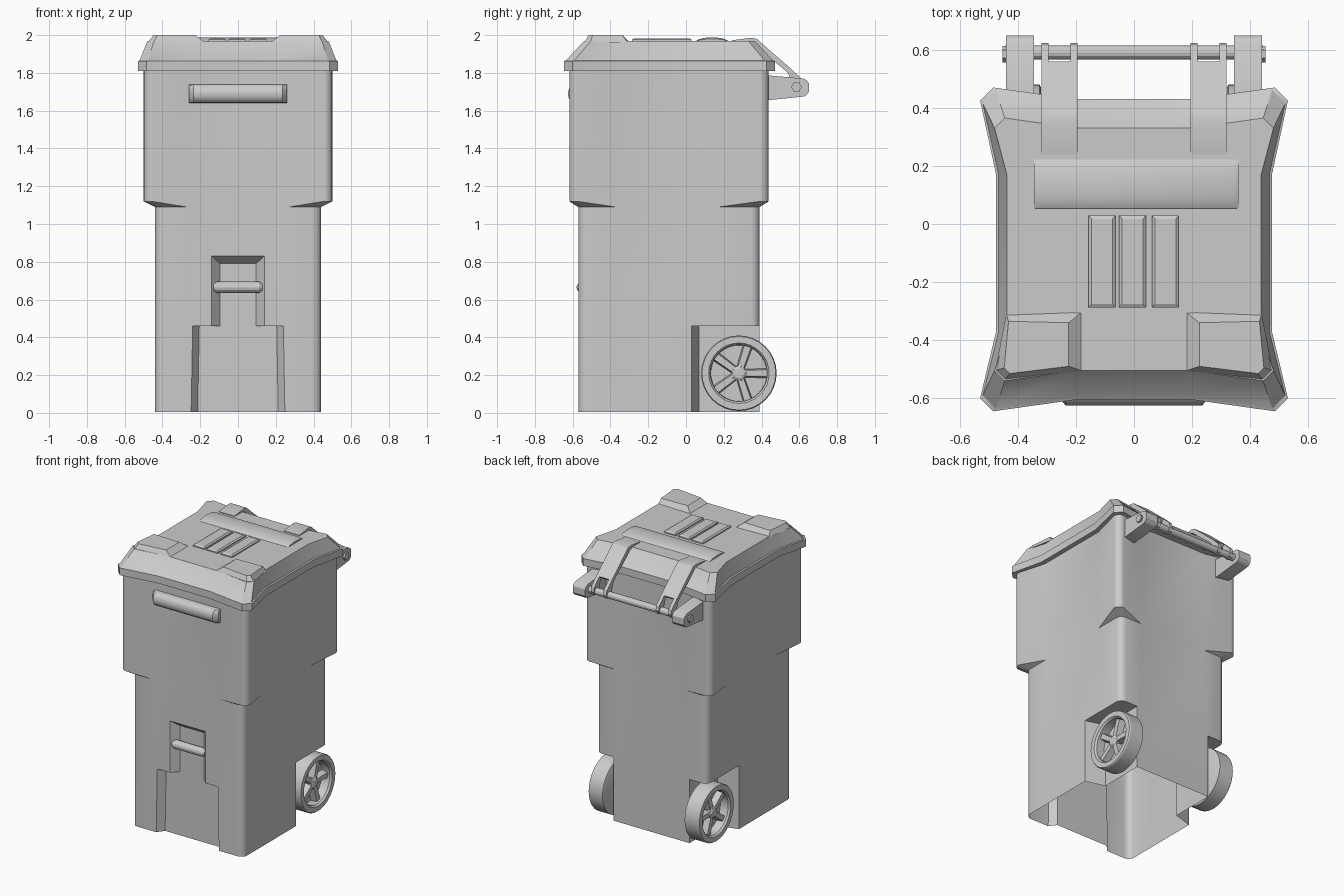
import bpy, bmesh
from math import sin, cos, pi

if "Cube" in bpy.data.objects:
    bpy.data.objects.remove(bpy.data.objects["Cube"])


def loft(name, rings, caps=True):
    """Skin a list of equal-length point rings into one object."""
    bm = bmesh.new()
    rows = [[bm.verts.new(p) for p in r] for r in rings]
    n = len(rows[0])
    for a, b in zip(rows, rows[1:]):
        for i in range(n):
            j = (i + 1) % n
            bm.faces.new((a[i], a[j], b[j], b[i]))
    if caps:
        bm.faces.new(rows[0])
        bm.faces.new(rows[-1])
    bmesh.ops.remove_doubles(bm, verts=bm.verts, dist=1e-5)
    bmesh.ops.recalc_face_normals(bm, faces=bm.faces)
    me = bpy.data.meshes.new(name)
    bm.to_mesh(me)
    bm.free()
    ob = bpy.data.objects.new(name, me)
    bpy.context.collection.objects.link(ob)
    return ob


def extrude_x(name, profile, x0, x1):
    """Extrude a (y, z) profile along x."""
    return loft(name, [[(x, y, z) for y, z in profile] for x in (x0, x1)])


def lathe_x(name, profile, cy, cz, n, caps=True):
    """Spin (x, radius) points about an axis along x."""
    return loft(name, [[(x, cy + r * cos(2 * pi * i / n), cz + r * sin(2 * pi * i / n))
                        for i in range(n)] for x, r in profile], caps)


def rect(x0, x1, y0, y1, z):
    return [(x0, y0, z), (x1, y0, z), (x1, y1, z), (x0, y1, z)]


def plan(hx, y0, y1, fx, fy, r, z, zc, n, fl):
    """Box outline with flared, rounded corners (flat middle, corners pushed out by fx, fy)."""
    pts = []
    for k, (sx, sy) in enumerate(((1, 1), (-1, 1), (-1, -1), (1, -1))):
        ye = y1 if sy > 0 else y0
        side = (sx * hx, 0.17 if sy > 0 else -0.37, z)
        end = (sx * fl, ye, z)
        cx, cy = sx * (hx + fx - r), ye + sy * (fy - r)
        arc = [(cx + r * cos((k + i / n) * pi / 2), cy + r * sin((k + i / n) * pi / 2), zc)
               for i in range(n + 1)]
        pts += [side] + arc + [end] if k % 2 == 0 else [end] + arc + [side]
    return pts


# Body: straight lower box, flared corners above the ledge
low = (0.44, -0.57, 0.39, 0.0, 0.0, 0.045)
high = (0.442, -0.572, 0.392, 0.058, 0.046, 0.045)
step = (0.44, -0.57, 0.39, 0.06, 0.048, 0.045)
body = loft("bin_body", [plan(*low, 0.005, 0.005, 4, 0.27),
                         plan(*low, 1.09, 1.09, 4, 0.27),
                         plan(*step, 1.09, 1.12, 4, 0.27),
                         plan(*high, 1.83, 1.83, 4, 0.27)])

# Cutters: stepped front recess and two wheel wells
cutters = [
    loft("cut_low", [[(-w - .01, y, -.1), (w + .01, y, -.1), (w, y, .46), (-w, y, .46)]
                     for y, w in ((-.62, .275), (-.52, .205))]),
    loft("cut_high", [[(-w, y, .3), (w, y, .3), (w, y, t), (-w, y, t)]
                      for y, w, t in ((-.62, .185, .87), (-.52, .095, .79))])]
for s in (-1, 1):
    cutters.append(loft("cut_well", [[(s * x, y, -.1), (s * x, .6, -.1), (s * x, .6, .46), (s * x, y, .46)]
                                     for x, y in ((.6, -.016), (.3, .07))]))
bpy.context.view_layer.objects.active = body
for c in cutters:
    c.hide_render = True
    m = body.modifiers.new("cut", 'BOOLEAN')
    m.operation, m.solver, m.object = 'DIFFERENCE', 'EXACT', c
    bpy.ops.object.modifier_apply(modifier=m.name)
    bpy.data.objects.remove(c)

# Open the bottom and the top of the body
bm = bmesh.new()
bm.from_mesh(body.data)
ends = [f for f in bm.faces if all(v.co.z < 0.01 for v in f.verts) or all(v.co.z > 1.82 for v in f.verts)]
bmesh.ops.delete(bm, geom=ends, context='FACES')
bm.to_mesh(body.data)
bm.free()

# Lid: skirt, sloping sides, flat top
loft("lid", [plan(*d, z, z, 1, 0.2) for d, z in (
    ((.475, -.605, .43, .055, .04, .045), 1.81),
    ((.475, -.605, .43, .055, .04, .045), 1.862),
    ((.466, -.596, .421, .055, .04, .045), 1.866),
    ((.438, -.505, .33, .042, .035, .035), 1.968))])

# Raised front corner pads on the lid
for s in (-1, 1):
    base = ((.175, -.30), (.44, -.31), (.478, -.505), (.445, -.538), (.175, -.507))
    top = ((.225, -.34), (.432, -.335), (.447, -.495), (.428, -.515), (.225, -.49))
    loft("lid_corner_pad", [[(s * x, y, z) for x, y in p] for p, z in ((base, 1.962), (top, 2.0))])

# Three lid ribs and the cross hump
for x in (-.11, -.005, .108):
    loft("lid_rib", [rect(x - .046, x + .046, -.287, .03, 1.96),
                     rect(x - .046, x + .046, -.287, .03, 1.976),
                     rect(x - .036, x + .036, -.275, .018, 1.983)])
loft("lid_hump", [[(x, .138 - .088 * cos(pi * i / 10), 1.962 + h * sin(pi * i / 10)) for i in range(11)]
                  for x, h in ((-.345, .018), (-.325, .026), (.34, .026), (.36, .018))])

# Front grip bar and recess bar
loft("front_grip", [[(x, -.565 - d * sin(pi * i / 8) ** .6 if 0 < i < 8 else -.565,
                      1.69 - .05 * cos(pi * i / 8)) for i in range(9)]
                    for x, d in ((-.26, .03), (-.235, .06), (.235, .06), (.26, .03))])
lathe_x("recess_bar", [(-.13, .018), (-.11, .03), (.11, .03), (.13, .018)], -.55, .665, 12)

# Hinge: rod, side brackets, forked lid straps
lathe_x("hinge_rod", [(-.445, .024), (.445, .024)], .59, 1.725, 12)
for s in (-1, 1):
    lathe_x("rod_nut", [(s * .43, .028), (s * .453, .028)], .585, 1.725, 6)
    prof = ((.38, 1.655), (.43, 1.655), (.625, 1.675), (.64, 1.685), (.65, 1.70),
            (.65, 1.745), (.64, 1.76), (.62, 1.77), (.43, 1.787), (.38, 1.79))
    extrude_x("hinge_bracket", prof, s * .345, s * .44)
    strap = ((.24, 1.955), (.24, 1.972), (.345, 1.986), (.375, 1.98),
             (.56, 1.818), (.54, 1.8), (.35, 1.96))
    extrude_x("lid_strap", strap, s * .195, s * .318)
    prong = ((.56, 1.818), (.615, 1.765), (.623, 1.73), (.61, 1.705), (.575, 1.70), (.54, 1.80))
    for x in (.195, .294):
        extrude_x("strap_prong", prong, s * x, s * (x + .024))

# Wheels: dished tyre, five spokes, pentagon hub
WY, WZ = .28, .21
for s in (-1, 1):
    tyre = ((.32, .19), (.325, .2), (.43, .2), (.438, .195), (.438, .16), (.425, .15), (.365, .148))
    lathe_x("wheel", [(s * x, r) for x, r in tyre], WY, WZ, 32)
    lathe_x("wheel_hub", [(s * .36, .046), (s * .41, .046), (s * .418, .03)], WY, WZ, 5)
    for k in range(5):
        a = 2 * pi * k / 5
        c, d = cos(a), sin(a)
        loft("wheel_spoke", [[(s * x, WY + r * c - t * d, WZ + r * d + t * c)
                              for x, t in ((.36, -w), (.36, w), (.41, w * .7), (.41, -w * .7))]
                             for r, w in ((.025, .022), (.155, .027))])

# Smooth curved parts, keep hard edges
bpy.ops.object.select_all(action='SELECT')
bpy.ops.object.shade_smooth_by_angle(angle=0.5)
